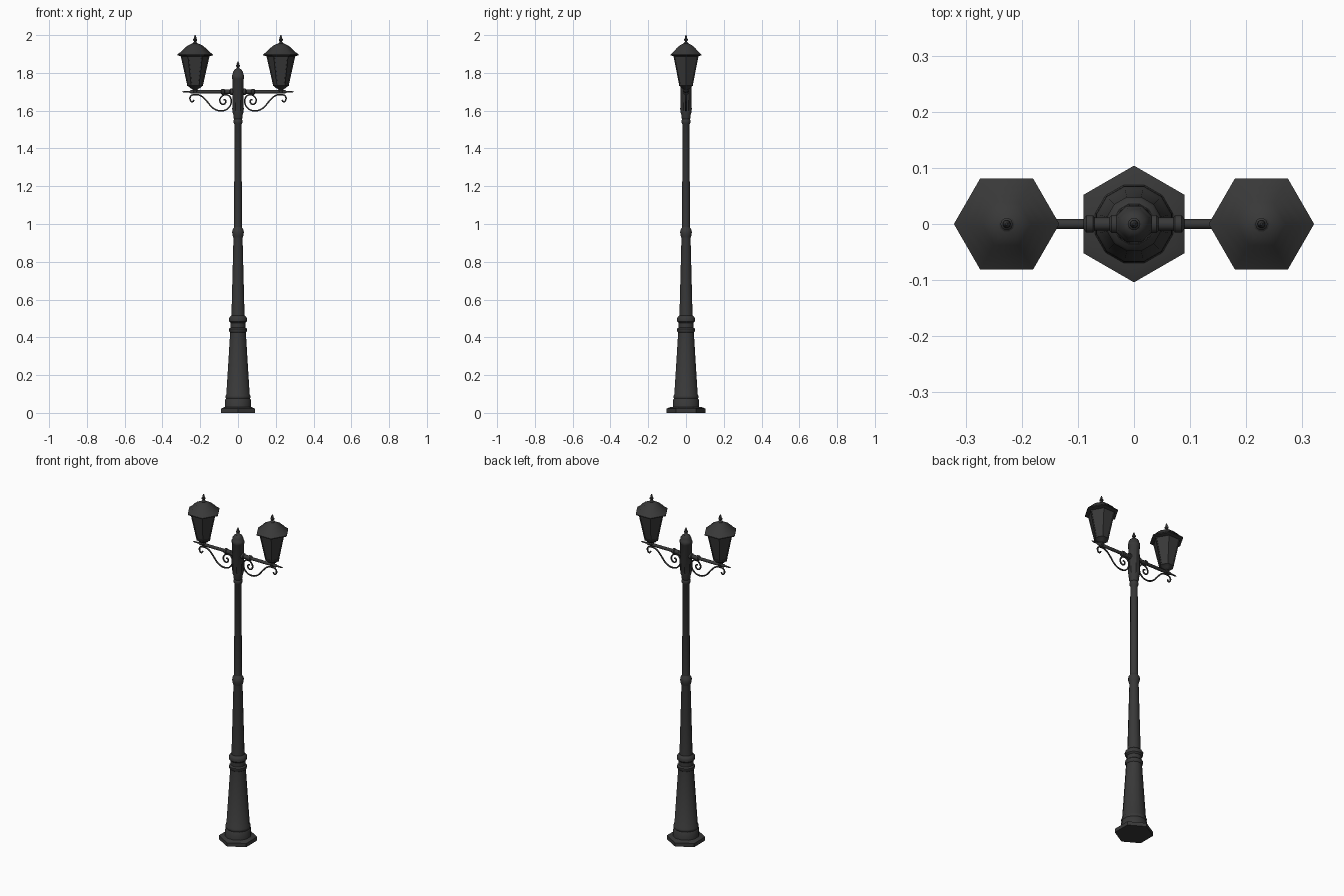
import bpy, bmesh, math
from mathutils import Matrix, Vector

cube = bpy.data.objects.get("Cube")
if cube:
    bpy.data.objects.remove(cube, do_unlink=True)

iron = bpy.data.materials.new("dark_iron")
iron.use_nodes = True
COLOUR = (0.04, 0.04, 0.04, 1)
iron.diffuse_color = COLOUR
bsdf = iron.node_tree.nodes["Principled BSDF"]
bsdf.inputs["Base Color"].default_value = COLOUR
bsdf.inputs["Roughness"].default_value = 0.6


def finish(bm, name, matrix):
    """Turn a bmesh into a shaded object."""
    bmesh.ops.remove_doubles(bm, verts=bm.verts, dist=0.00005)
    bmesh.ops.recalc_face_normals(bm, faces=bm.faces)
    bm.transform(matrix)
    mesh = bpy.data.meshes.new(name)
    bm.to_mesh(mesh)
    bm.free()
    mesh.materials.append(iron)
    ob = bpy.data.objects.new(name, mesh)
    bpy.context.collection.objects.link(ob)
    bpy.ops.object.select_all(action='DESELECT')
    ob.select_set(True)
    bpy.context.view_layer.objects.active = ob
    bpy.ops.object.shade_smooth_by_angle(angle=math.radians(40))
    return ob


def turned_mesh(profile, sides, turn=0):
    """Revolve (radius, height) points about z, closing both ends."""
    points = [(0, profile[0][1])] + profile + [(0, profile[-1][1])]
    bm = bmesh.new()
    rings = []
    for r, z in points:
        angles = [math.radians(turn) + math.tau * i / sides for i in range(sides)]
        if r == 0:
            rings.append([bm.verts.new((0, 0, z))] * sides)
        else:
            rings.append([bm.verts.new((r * math.cos(a), r * math.sin(a), z)) for a in angles])
    for low, high in zip(rings, rings[1:]):
        for i in range(sides):
            j = (i + 1) % sides
            corners = list(dict.fromkeys((low[i], low[j], high[j], high[i])))
            if len(corners) > 2:
                bm.faces.new(corners)
    return bm


def turned(name, profile, sides=12, turn=0, matrix=Matrix()):
    return finish(turned_mesh(profile, sides, turn), name, matrix)


def finial(name, x, z, height):
    """Small stacked-ball spike."""
    shape = [(.013, 0), (.014, .12), (.008, .2), (.006, .32), (.011, .42),
             (.011, .54), (.006, .64), (.007, .74), (.002, 1)]
    turned(name, [(r, z + h * height) for r, h in shape], 10, 0, Matrix.Translation((x, 0, 0)))


# Base and column
turned("base_plate", [(.104, 0), (.104, .022), (.085, .03)], 6, 90)
turned("lower_column", [(.072, .025), (.07, .07), (.066, .075), (.069, .082), (.069, .09),
                        (.064, .097), (.043, .425), (.049, .432), (.049, .445), (.041, .452),
                        (.041, .476), (.049, .484), (.05, .5), (.046, .507), (.037, .515)], 12, 15)
turned("middle_column", [(.036, .51), (.025, .925), (.027, .932), (.031, .945), (.032, .958),
                         (.03, .97), (.024, .978), (.021, .985)], 12, 15)
turned("upper_column", [(.021, .98), (.02, 1.53), (.024, 1.535), (.024, 1.55), (.021, 1.555),
                        (.026, 1.565), (.026, 1.58), (.03, 1.59), (.03, 1.605)], 12, 15)
turned("post_head", [(.028, 1.595), (.033, 1.605), (.032, 1.765), (.035, 1.77), (.035, 1.785),
                     (.031, 1.79), (.029, 1.804), (.021, 1.816), (.012, 1.822)], 8, 22.5)
finial("post_finial", 0, 1.815, .046)

# Scroll path as (distance from post axis, height), curl to curl
SCROLL = [(.232, 1.657), (.242, 1.647), (.253, 1.657), (.25, 1.677), (.228, 1.685),
          (.195, 1.678), (.165, 1.65), (.13, 1.612), (.085, 1.599), (.05, 1.615),
          (.036, 1.65), (.046, 1.677), (.07, 1.684), (.09, 1.671), (.096, 1.65),
          (.083, 1.634), (.067, 1.64), (.067, 1.656), (.077, 1.659)]


def scroll(name, side):
    curve = bpy.data.curves.new(name, 'CURVE')
    curve.dimensions = '3D'
    curve.bevel_depth = .0045
    curve.bevel_resolution = 1
    curve.resolution_u = 4
    curve.use_fill_caps = True
    spline = curve.splines.new('BEZIER')
    spline.bezier_points.add(len(SCROLL) - 1)
    for point, (x, z) in zip(spline.bezier_points, SCROLL):
        point.co = (side * x, 0, z)
        point.handle_left_type = point.handle_right_type = 'AUTO'
    curve.materials.append(iron)
    bpy.context.collection.objects.link(bpy.data.objects.new(name, curve))


def lantern(label, x):
    place = Matrix.Translation((x, 0, 0))
    turned(label + "_lantern_cup", [(.012, 1.695), (.016, 1.706), (.012, 1.712), (.026, 1.72),
                                    (.034, 1.728), (.042, 1.732), (.042, 1.738)], 6, 0, place)
    # Tapered body with recessed panes
    bm = turned_mesh([(.042, 1.736), (.077, 1.892)], 6)
    panes = [f for f in bm.faces if len(f.verts) == 4]
    bmesh.ops.recalc_face_normals(bm, faces=bm.faces)
    bmesh.ops.inset_individual(bm, faces=panes, thickness=.006, depth=0)
    bmesh.ops.inset_individual(bm, faces=panes, thickness=.0005, depth=-.004)
    finish(bm, label + "_lantern_body", place)
    turned(label + "_lantern_roof", [(.076, 1.888), (.094, 1.893), (.094, 1.898), (.075, 1.912),
                                     (.058, 1.93), (.047, 1.938), (.044, 1.942), (.026, 1.951),
                                     (.013, 1.957)], 6, 0, place)
    finial(label + "_lantern_finial", x, 1.952, .048)


# Arms, scrolls and lanterns on both sides
for label, side in (("left", 1), ("right", -1)):
    along = Matrix.Translation((0, 0, 1.7)) @ Matrix.Rotation(side * math.pi / 2, 4, 'Y')
    turned(label + "_arm", [(.017, .02), (.017, .04), (.012, .044), (.012, .07), (.016, .073),
                            (.016, .085), (.009, .09), (.009, .25), (.005, .256),
                            (.004, .285), (.001, .297)], 10, 0, along)
    scroll(label + "_scroll", side)
    lantern(label, side * .227)
